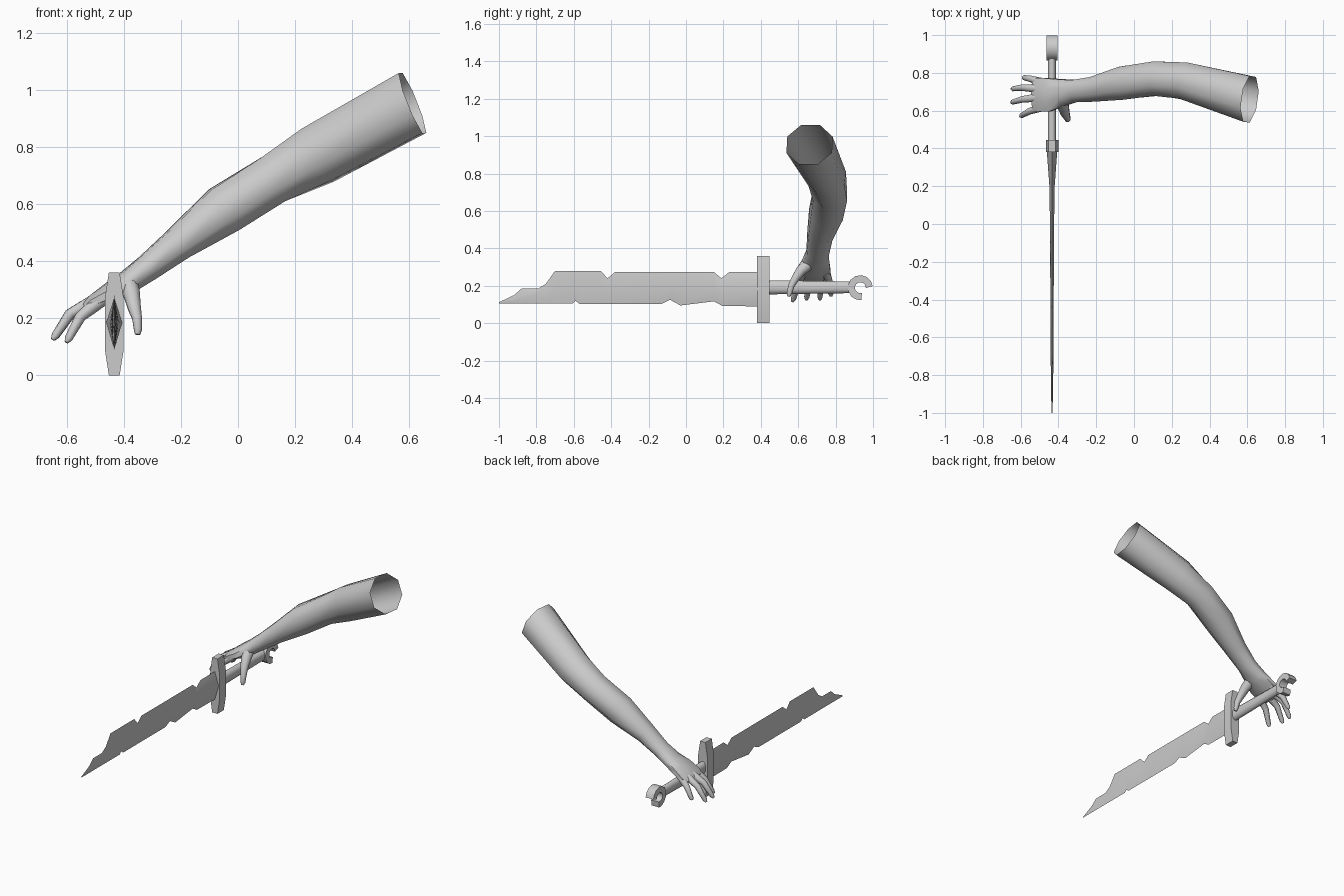
import bpy, bmesh, math
from mathutils import Vector

if "Cube" in bpy.data.objects:
    bpy.data.objects.remove(bpy.data.objects["Cube"])

grey = bpy.data.materials.new("plain_grey")
grey.diffuse_color = (0.6, 0.6, 0.6, 1)
grey.use_nodes = True
grey.node_tree.nodes["Principled BSDF"].inputs["Base Color"].default_value = grey.diffuse_color
AX = -0.434  # x of the sword's centre line


def finish(name, bm):
    bmesh.ops.recalc_face_normals(bm, faces=bm.faces)
    me = bpy.data.meshes.new(name)
    bm.to_mesh(me)
    bm.free()
    me.materials.append(grey)
    ob = bpy.data.objects.new(name, me)
    bpy.context.collection.objects.link(ob)
    return ob


def loft(name, stations, sides=8, up=(0, 0, 1), cap_start=True, start_dir=None):
    """Skin rings along a path; station = (point, half width, half height)."""
    bm = bmesh.new()
    pts = [Vector(s[0]) for s in stations]
    k = 1 / math.cos(math.pi / sides)
    rings = []
    for i, (_, w, h) in enumerate(stations):
        t = pts[min(i + 1, len(pts) - 1)] - pts[max(i - 1, 0)]
        if i == 0 and start_dir:
            t = Vector(start_dir)
        t.normalize()
        side = t.cross(Vector(up)).normalized()
        norm = side.cross(t)
        ring = []
        for j in range(sides):
            a = 2 * math.pi * (j + 0.5) / sides
            ring.append(bm.verts.new(pts[i] + side * (w * k * math.cos(a))
                                     + norm * (h * k * math.sin(a))))
        rings.append(ring)
    for a, b in zip(rings, rings[1:]):
        for j in range(sides):
            n = (j + 1) % sides
            bm.faces.new((a[j], a[n], b[n], b[j]))
    if cap_start:
        bm.faces.new(rings[0])
    bm.faces.new(rings[-1])
    return finish(name, bm)


def lerp_at(profile, y):
    for (y0, z0), (y1, z1) in zip(profile, profile[1:]):
        if y0 <= y <= y1:
            return z0 + (z1 - z0) * (y - y0) / (y1 - y0)
    return profile[-1][1]


# Chipped blade: thin diamond section between a top and a bottom edge line
top_edge = [(-1, .112), (-.92, .15), (-.88, .185), (-.79, .185), (-.75, .21), (-.70, .28),
            (-.455, .28), (-.42, .24), (-.38, .273), (.15, .273), (.19, .24), (.23, .273), (.39, .273)]
low_edge = [(-1, .105), (-.605, .105), (-.59, .12), (-.57, .104), (-.13, .104), (-.085, .125),
            (-.03, .095), (.15, .117), (.195, .092), (.39, .09)]
ridge = [(-1, .108), (-.88, .142), (-.7, .18), (.39, .185)]
thick = [(-1, .002), (-.88, .006), (.0, .011), (.2, .014), (.39, .028)]
bm = bmesh.new()
rings = []
for y in sorted({p[0] for p in top_edge + low_edge + ridge + thick}):
    m, t = lerp_at(ridge, y), lerp_at(thick, y)
    rings.append([bm.verts.new(v) for v in (
        (AX, y, lerp_at(low_edge, y)), (AX + t, y, m),
        (AX, y, lerp_at(top_edge, y)), (AX - t, y, m))])
for a, b in zip(rings, rings[1:]):
    for j in range(4):
        bm.faces.new((a[j], a[(j + 1) % 4], b[(j + 1) % 4], b[j]))
bm.faces.new(rings[0])
bm.faces.new(rings[-1])
finish("blade", bm)

# Cross guard: long bar, widest in the middle
loft("guard", [((AX, .413, z), .033, w) for z, w in
               ((0, .019), (.09, .033), (.27, .033), (.36, .019))], sides=4, up=(1, 0, 0))

# Grip
loft("grip", [((AX, .43, .192), .021, .038), ((AX, .89, .192), .020, .031)])

# Open ring pommel
arc = [math.radians(4 + 274 * i / 10) for i in range(11)]
loft("pommel", [((AX, .932 + .048 * math.cos(a), .19 + .048 * math.sin(a)), .019, .028)
                for a in arc], sides=4, up=(1, 0, 0))

# Arm, wrist and palm, open at the upper end
loft("arm", [((.612, .66, .955), .122, .113), ((.28, .755, .772), .098, .105),
             ((.12, .77, .685), .091, .087), ((-.05, .748, .58), .088, .086),
             ((-.21, .715, .46), .066, .058), ((-.315, .704, .378), .059, .047),
             ((-.385, .695, .328), .072, .040), ((-.45, .684, .288), .088, .035),
             ((-.51, .684, .255), .090, .026), ((-.535, .684, .237), .078, .016)],
     cap_start=False, start_dir=(-.92, .13, -.37))

# Four fingers: knuckle, middle joint, tip
fingers = {
    "little_finger": ((-.47, .745, .275), (-.545, .768, .215), (-.588, .776, .145)),
    "ring_finger": ((-.49, .715, .268), (-.588, .722, .215), (-.648, .715, .125)),
    "middle_finger": ((-.49, .672, .268), (-.590, .660, .215), (-.650, .643, .125)),
    "index_finger": ((-.47, .625, .272), (-.553, .597, .205), (-.602, .570, .115)),
}
for name, (a, b, c) in fingers.items():
    a, b, c = Vector(a), Vector(b), Vector(c)
    loft(name, [(a, .024, .024), (a.lerp(b, .55), .020, .021), (b, .017, .018),
                (b.lerp(c, .85), .013, .013), (c, .007, .006)])

# Thumb hanging on the near side of the grip
loft("thumb", [((-.385, .665, .325), .034, .034), ((-.372, .615, .282), .028, .028),
               ((-.364, .585, .24), .021, .023), ((-.354, .563, .20), .017, .017),
               ((-.351, .553, .16), .014, .014), ((-.352, .549, .143), .008, .009)],
     up=(1, 0, 0))

# Smooth shading with sharp edges kept
for ob in bpy.context.collection.objects:
    ob.select_set(True)
    bpy.context.view_layer.objects.active = ob
bpy.ops.object.shade_smooth_by_angle(angle=math.radians(60))
